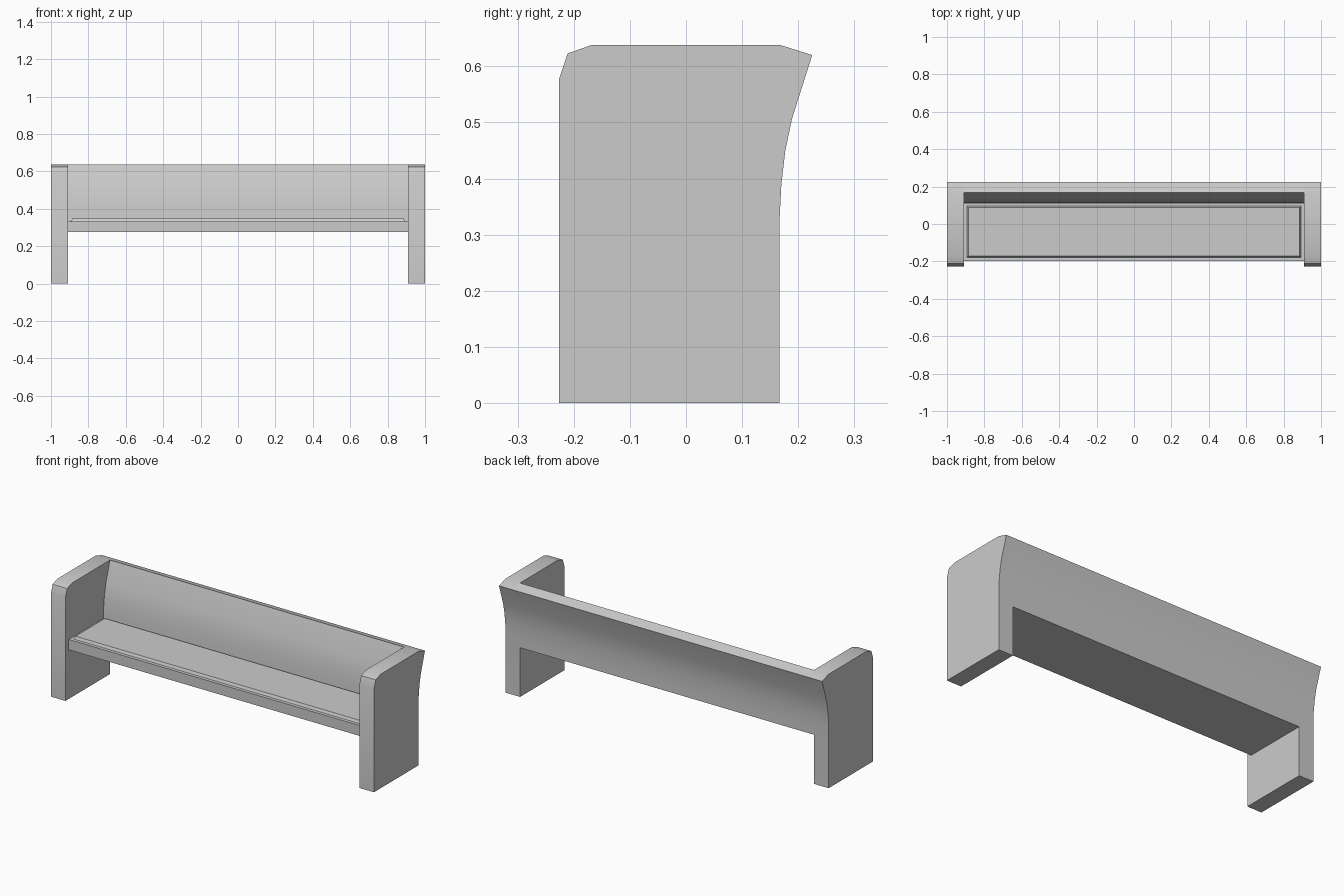
import bpy, bmesh

if "Cube" in bpy.data.objects:
    bpy.data.objects.remove(bpy.data.objects["Cube"])

# Shared rear curve (y, z), bottom to top
REAR = [(0.167, 0.333), (0.17, 0.39), (0.177, 0.45), (0.189, 0.507), (0.225, 0.62)]


def finish(name, bm, smooth=True):
    bmesh.ops.recalc_face_normals(bm, faces=bm.faces)
    mesh = bpy.data.meshes.new(name)
    bm.to_mesh(mesh)
    bm.free()
    obj = bpy.data.objects.new(name, mesh)
    bpy.context.collection.objects.link(obj)
    if smooth:
        bpy.ops.object.select_all(action='DESELECT')
        obj.select_set(True)
        bpy.context.view_layer.objects.active = obj
        bpy.ops.object.shade_smooth_by_angle(angle=0.6)
    return obj


def extrude_profile(name, points, x0, x1):
    bm = bmesh.new()
    face = bm.faces.new([bm.verts.new((x0, y, z)) for y, z in points])
    ext = bmesh.ops.extrude_face_region(bm, geom=[face])
    verts = [v for v in ext['geom'] if isinstance(v, bmesh.types.BMVert)]
    bmesh.ops.translate(bm, verts=verts, vec=(x1 - x0, 0, 0))
    return finish(name, bm)


# Slab ends with chamfered front top and flared rear edge
end_profile = [(-0.226, 0), (0.167, 0)] + REAR + [
    (0.168, 0.638), (-0.168, 0.638), (-0.211, 0.623), (-0.226, 0.578)]
extrude_profile("left_end", end_profile, -1.0, -0.91)
extrude_profile("right_end", end_profile, 0.91, 1.0)

# Seat and curved backrest as one L-shaped section
body_profile = [(-0.197, 0.275), (0.167, 0.275)] + REAR + [
    (0.168, 0.638), (0.132, 0.525), (0.119, 0.46), (0.112, 0.395),
    (0.109, 0.333), (-0.197, 0.333)]
extrude_profile("seat_and_back", body_profile, -0.91, 0.91)

# Raised seat panel with slightly tapered sides
bm = bmesh.new()
bmesh.ops.create_cube(bm, size=1)
for v in bm.verts:
    top = v.co.z > 0
    inset = 0.008 if top else 0
    v.co.x = (0.894 - inset) * (1 if v.co.x > 0 else -1)
    v.co.y = (0.097 - inset) if v.co.y > 0 else (-0.18 + inset)
    v.co.z = 0.348 if top else 0.33
finish("seat_panel", bm, smooth=False)
